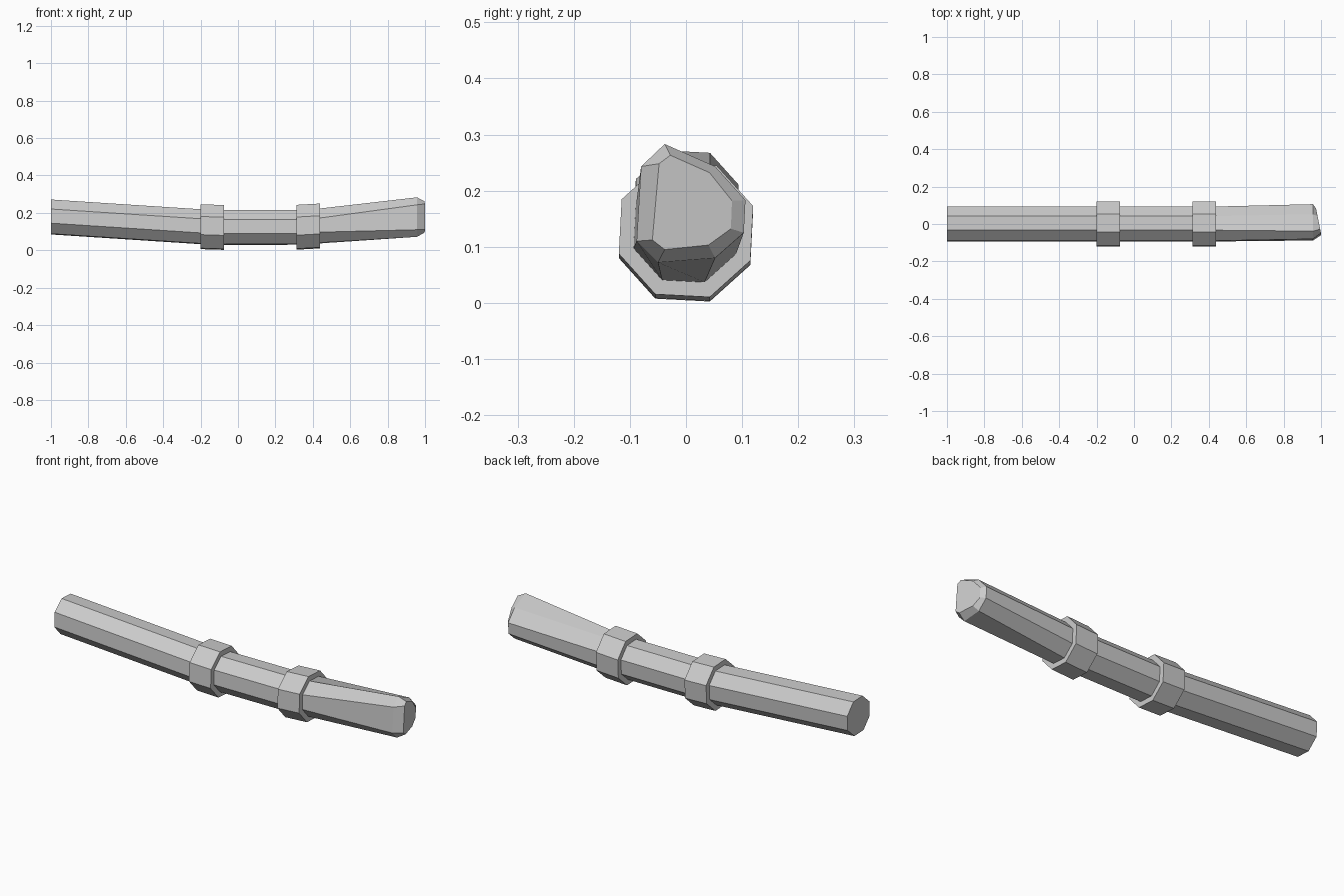
import bpy
import bmesh
from math import cos, sin, radians

cube = bpy.data.objects.get("Cube")
if cube:
    bpy.data.objects.remove(cube, do_unlink=True)

# Single flat grey
grey = bpy.data.materials.new("light_grey")
grey.use_nodes = True
colour = (0.6, 0.6, 0.6, 1.0)
grey.diffuse_color = colour
grey.node_tree.nodes["Principled BSDF"].inputs["Base Color"].default_value = colour

SHAFT, COLLAR = 0.099, 0.127


def octagon(x, z, radius):
    """Eight-sided section, slightly rolled about the long axis."""
    angles = [radians(19.5 + 45 * i) for i in range(8)]
    return [(x, radius * cos(a), z + radius * sin(a)) for a in angles]


def loft(name, sections, cap_start=False, cap_end=False):
    """Skin a list of eight-point sections with flat quads."""
    bm = bmesh.new()
    rings = [[bm.verts.new(p) for p in s] for s in sections]
    for a, b in zip(rings, rings[1:]):
        for i in range(8):
            j = (i + 1) % 8
            bm.faces.new((a[j], b[j], b[i], a[i])).normal_flip()
    if cap_start:
        bm.faces.new(rings[0][::-1])
    if cap_end:
        bm.faces.new(rings[-1])
    bm.normal_update()
    # Point every face away from the long axis
    for f in bm.faces:
        c = f.calc_center_median()
        if abs(f.normal.x) < 0.9 and f.normal.y * c.y + f.normal.z * (c.z - 0.15) < 0:
            f.normal_flip()
    bmesh.ops.recalc_face_normals(bm, faces=bm.faces)
    mesh = bpy.data.meshes.new(name)
    bm.to_mesh(mesh)
    bm.free()
    mesh.materials.append(grey)
    obj = bpy.data.objects.new(name, mesh)
    bpy.context.collection.objects.link(obj)
    return obj


# Bend line of the tube: x and centre height at each joint
tail, c1, c2, c3, c4 = (-1, 0.178), (-0.2, 0.126), (-0.075, 0.122), (0.312, 0.123), (0.438, 0.13)

# Straight tubes
loft("long_shaft", [octagon(*tail, SHAFT), octagon(*c1, SHAFT)], cap_start=True)
loft("middle_shaft", [octagon(*c2, SHAFT), octagon(*c3, SHAFT)])

# Raised collars, stepping out from the tube and back
for name, a, b in (("long_side_collar", c1, c2), ("tip_side_collar", c3, c4)):
    loft(name, [octagon(*a, SHAFT), octagon(*a, COLLAR),
                octagon(*b, COLLAR), octagon(*b, SHAFT)])

# Uneven, bevelled tip: outer rim and slanted end face as (y, z)
rim = [(0.106, 0.183), (0.052, 0.243), (-0.038, 0.283), (-0.08, 0.243),
       (-0.088, 0.11), (-0.05, 0.072), (0.052, 0.08), (0.103, 0.125)]
end = [(0.082, 0.182), (0.042, 0.232), (-0.028, 0.263), (-0.048, 0.248),
       (-0.06, 0.112), (-0.038, 0.095), (0.04, 0.103), (0.08, 0.132)]
loft("tip_shaft", [octagon(*c4, SHAFT),
                   [(0.957, y, z) for y, z in rim],
                   [(0.99 - 0.2 * y if y > -0.05 else 1.0, y, z) for y, z in end]],
     cap_end=True)
